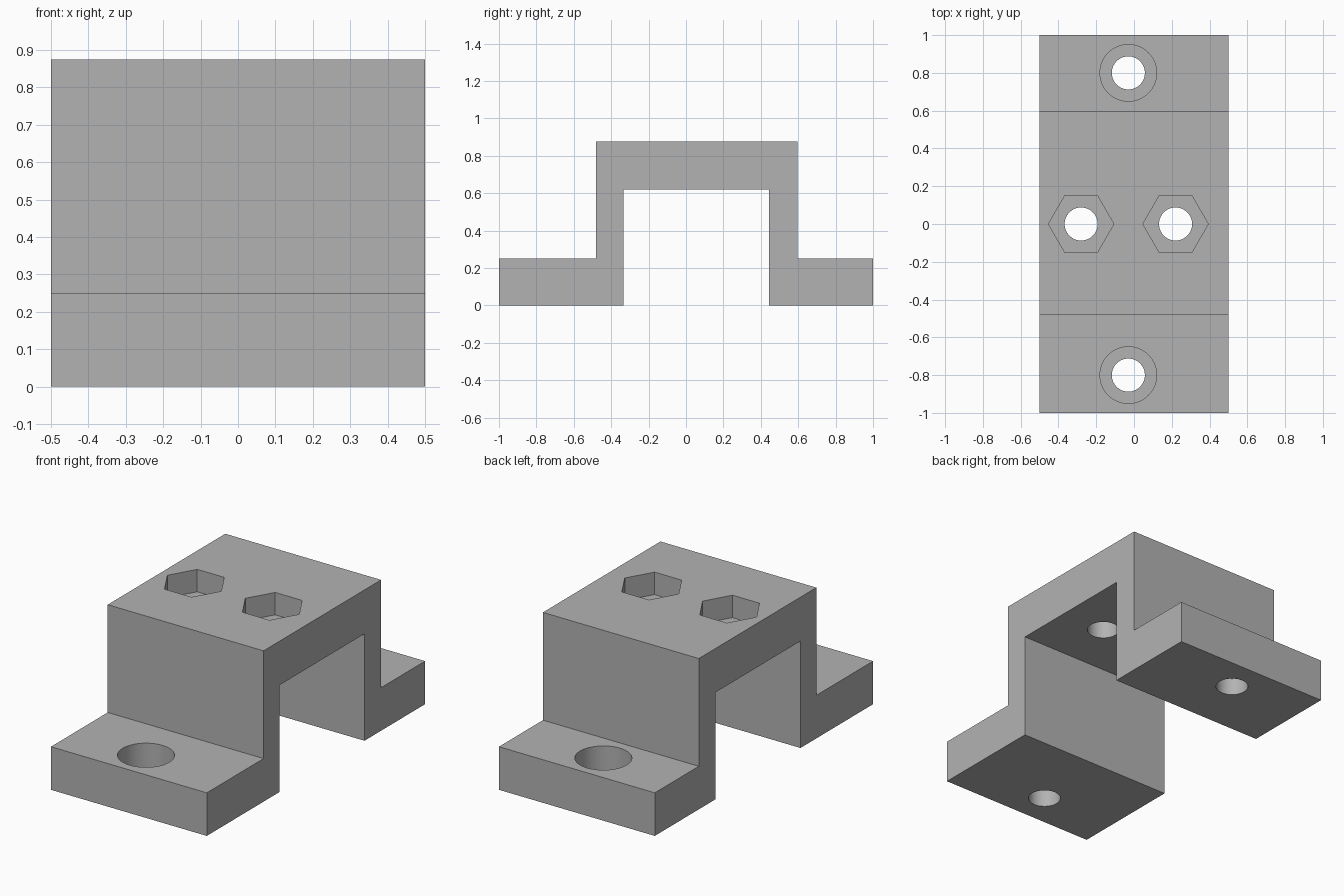
import bpy
import bmesh
import math
from mathutils import Matrix

cube = bpy.data.objects.get("Cube")
if cube:
    bpy.data.objects.remove(cube, do_unlink=True)

WIDTH, BASE_T, TOP_Z, UNDER_Z = 1.0, 0.25, 0.875, 0.62
HOLE_R, BORE_R, HEX_R = 0.0875, 0.15, 0.173
BORE_DEPTH, HEX_DEPTH = 0.15, 0.13

grey = bpy.data.materials.new("plain grey")
grey.use_nodes = True
colour = (0.45, 0.45, 0.45, 1)
grey.diffuse_color = colour
grey.node_tree.nodes["Principled BSDF"].inputs["Base Color"].default_value = colour


def add_object(name, bm):
    bmesh.ops.recalc_face_normals(bm, faces=bm.faces[:])
    mesh = bpy.data.meshes.new(name)
    bm.to_mesh(mesh)
    bm.free()
    mesh.materials.append(grey)
    obj = bpy.data.objects.new(name, mesh)
    bpy.context.collection.objects.link(obj)
    return obj


def cut(target, name, sides, radius, x, y, z0, z1):
    """Cut a vertical round or many-sided hole through the target."""
    bm = bmesh.new()
    bmesh.ops.create_cone(
        bm, cap_ends=True, segments=sides, radius1=radius, radius2=radius,
        depth=z1 - z0, matrix=Matrix.Translation((x, y, (z0 + z1) / 2))
        @ Matrix.Rotation(math.pi / 2, 4, "Z"))
    cutter = add_object(name, bm)
    cutter.hide_render = True
    mod = target.modifiers.new(name, "BOOLEAN")
    mod.operation = "DIFFERENCE"
    mod.solver = "EXACT"
    mod.object = cutter
    bpy.context.view_layer.objects.active = target
    bpy.ops.object.modifier_apply(modifier=mod.name)
    bpy.data.objects.remove(cutter, do_unlink=True)


# Bracket body: side profile extruded across the width
profile = [(-1, 0), (-0.335, 0), (-0.335, UNDER_Z), (0.445, UNDER_Z),
           (0.445, 0), (1, 0), (1, BASE_T), (0.597, BASE_T),
           (0.597, TOP_Z), (-0.48, TOP_Z), (-0.48, BASE_T), (-1, BASE_T)]
bm = bmesh.new()
face = bm.faces.new([bm.verts.new((-WIDTH / 2, y, z)) for y, z in profile])
side = bmesh.ops.extrude_face_region(bm, geom=[face])["geom"]
bmesh.ops.translate(bm, vec=(WIDTH, 0, 0),
                    verts=[v for v in side if isinstance(v, bmesh.types.BMVert)])
bracket = add_object("bracket", bm)

# Counterbored screw holes in the flanges
for y in (-0.8, 0.8):
    cut(bracket, "flange_bore", 64, BORE_R, -0.03, y, BASE_T - BORE_DEPTH, BASE_T + 0.1)
    cut(bracket, "flange_hole", 64, HOLE_R, -0.03, y, -0.1, BASE_T)

# Hexagonal nut pockets and holes in the raised bridge
for x in (-0.28, 0.22):
    # Pocket corners point along the width
    cut(bracket, "nut_pocket", 6, HEX_R, x, 0, TOP_Z - HEX_DEPTH, TOP_Z + 0.1)
    cut(bracket, "bridge_hole", 64, HOLE_R, x, 0, UNDER_Z - 0.1, TOP_Z)

# Smooth round walls, sharp edges elsewhere
bpy.ops.object.select_all(action="DESELECT")
bracket.select_set(True)
bpy.context.view_layer.objects.active = bracket
bpy.ops.object.shade_smooth_by_angle(angle=math.radians(30))
